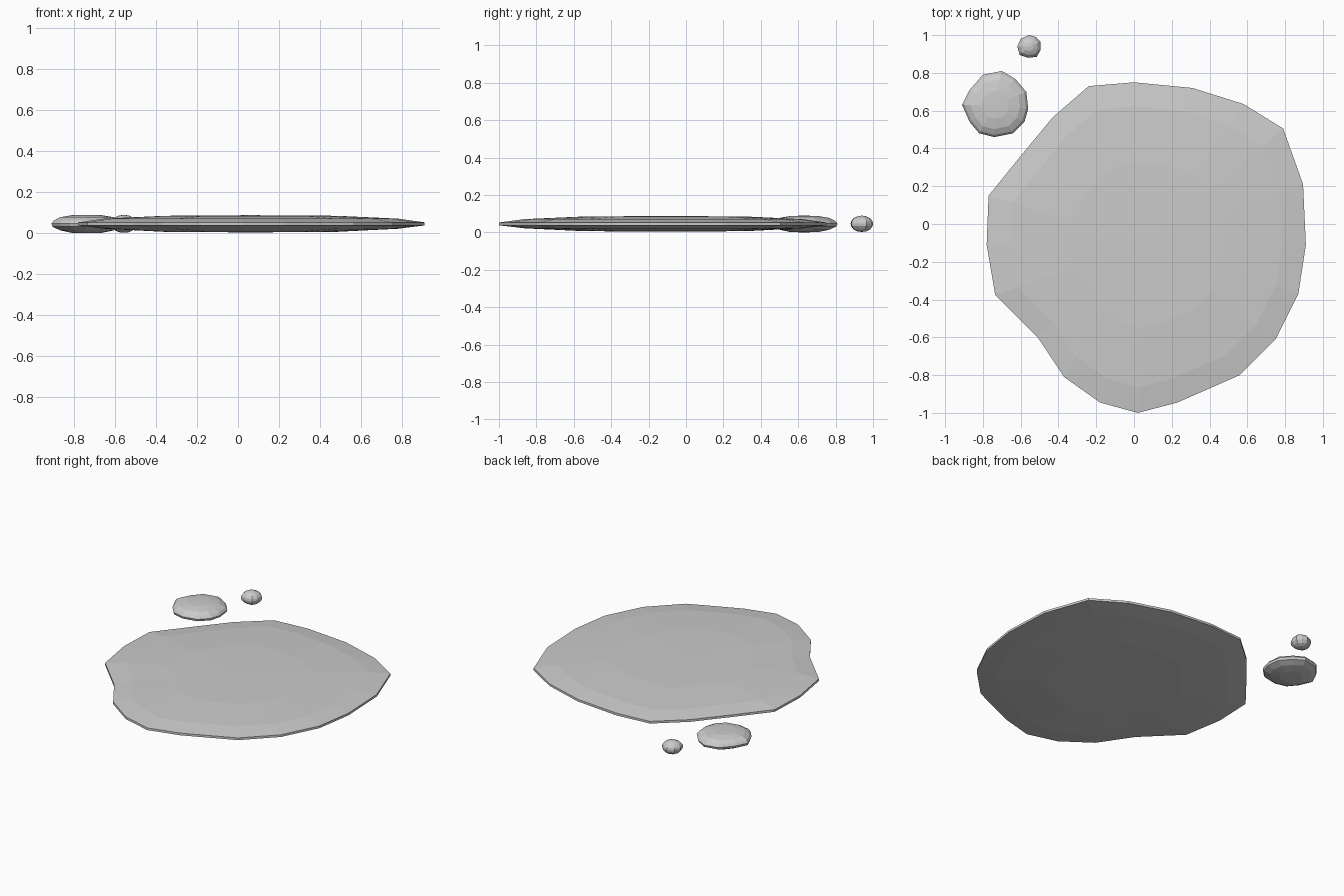
import bpy, bmesh

if "Cube" in bpy.data.objects:
    bpy.data.objects.remove(bpy.data.objects["Cube"])


def blob(name, centre, outline, rings, bottom, top):
    """Flattened droplet: the outline is shrunk ring by ring and closed by poles."""
    cx, cy = centre
    bm = bmesh.new()
    low = bm.verts.new((cx, cy, bottom))
    high = bm.verts.new((cx, cy, top))
    loops = [[bm.verts.new((cx + (x - cx) * s, cy + (y - cy) * s, z)) for x, y in outline]
             for s, z in rings]
    n = len(outline)
    for i in range(n):
        j = (i + 1) % n
        bm.faces.new((low, loops[0][j], loops[0][i]))
        for a, b in zip(loops, loops[1:]):
            bm.faces.new((a[i], a[j], b[j], b[i]))
        bm.faces.new((high, loops[-1][i], loops[-1][j]))
    bmesh.ops.recalc_face_normals(bm, faces=bm.faces[:])
    mesh = bpy.data.meshes.new(name)
    bm.to_mesh(mesh)
    bm.free()
    obj = bpy.data.objects.new(name, mesh)
    bpy.context.collection.objects.link(obj)
    return obj


# Large puddle
blob("large_puddle", (0.06, -0.1),
     [(0, .75), (.31, .72), (.58, .635), (.79, .505), (.895, .21), (.91, -.11), (.87, -.37),
      (.75, -.61), (.56, -.80), (.23, -.945), (.02, -1), (-.18, -.945), (-.37, -.81),
      (-.51, -.60), (-.735, -.375), (-.78, -.11), (-.77, .15), (-.60, .36), (-.43, .565),
      (-.24, .73)],
     [(.5, .007), (.85, .022), (1, .038), (1, .053), (.85, .071), (.5, .085)], .004, .088)

# Medium droplet
blob("medium_droplet", (-.74, .63),
     [(-.70, .81), (-.80, .79), (-.87, .71), (-.91, .63), (-.87, .54), (-.82, .48), (-.74, .46),
      (-.64, .48), (-.58, .54), (-.56, .61), (-.57, .70), (-.63, .77)],
     [(.42, .002), (.75, .014), (.97, .032), (1, .047), (.93, .062), (.75, .078), (.42, .088)], 0, .09)

# Small droplet
blob("small_droplet", (-.555, .94),
     [(-.555, 1), (-.60, .98), (-.618, .94), (-.605, .895), (-.56, .88), (-.515, .885),
      (-.495, .92), (-.495, .965), (-.52, .99)],
     [(.4, .005), (.75, .016), (.96, .033), (1, .047), (.95, .06), (.75, .075), (.4, .086)], .003, .09)
